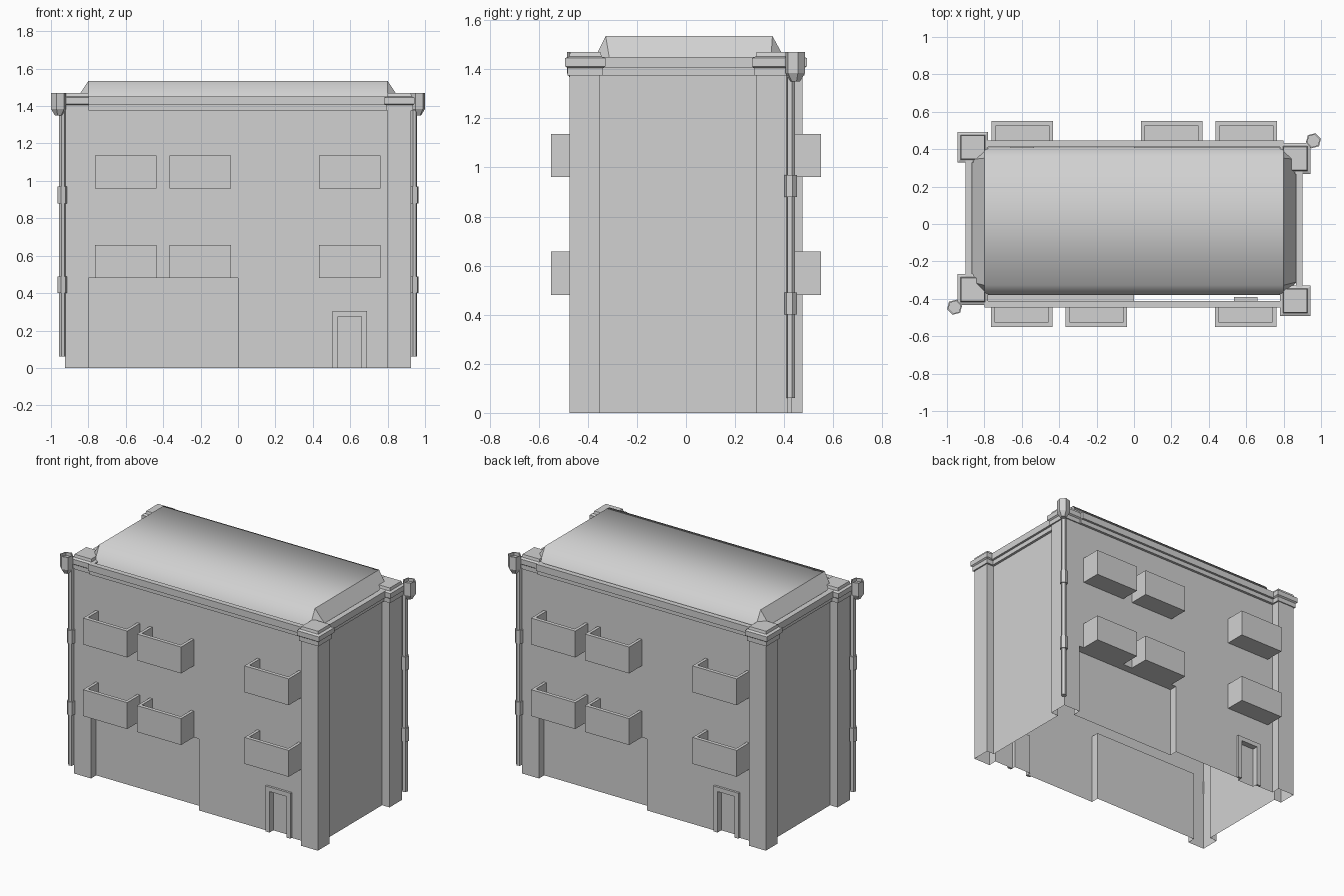
import bpy
import bmesh
from math import radians
from mathutils import Matrix, Vector

if "Cube" in bpy.data.objects:
    bpy.data.objects.remove(bpy.data.objects["Cube"])

stone = bpy.data.materials.new("plain_grey")
stone.use_nodes = True
GREY = (0.64, 0.64, 0.64, 1)
stone.diffuse_color = GREY
stone.node_tree.nodes["Principled BSDF"].inputs["Base Color"].default_value = GREY


def finish(name, bm):
    mesh = bpy.data.meshes.new(name)
    bm.to_mesh(mesh)
    bm.free()
    mesh.materials.append(stone)
    ob = bpy.data.objects.new(name, mesh)
    bpy.context.collection.objects.link(ob)
    return ob


def face(bm, pts):
    return bm.faces.new([bm.verts.new(p) for p in pts])


def box(bm, s, x0, x1, y0, y1, z0, z1):
    """Box between bounds; s = -1 turns it half a turn about z."""
    size = Vector((x1 - x0, y1 - y0, z1 - z0))
    mid = Vector((s * (x0 + x1) / 2, s * (y0 + y1) / 2, (z0 + z1) / 2))
    bmesh.ops.create_cube(bm, size=1, matrix=Matrix.Translation(mid) @ Matrix.Diagonal(size).to_4x4())


def loft(bm, x, y, rings, sides, turn, caps=True):
    """Stack of regular polygons given as (radius, z)."""
    loops = []
    for r, z in rings:
        loops.append([bm.verts.new(Matrix.Translation((x, y, z)) @ Matrix.Rotation(
            radians(turn + 360 * i / sides), 4, 'Z') @ Vector((r, 0, 0))) for i in range(sides)])
    for a, b in zip(loops, loops[1:]):
        for i in range(sides):
            j = (i + 1) % sides
            bm.faces.new((a[i], a[j], b[j], b[i]))
    if caps:
        bm.faces.new(loops[0][::-1])
        bm.faces.new(loops[-1])


WALL, SIDE, RECESS = 0.415, 0.87, -0.36
LEDGE, DOOR_TOP, WALL_TOP = 0.48, 0.275, 1.44
DOOR_L, DOOR_R, DOOR_BACK = 0.535, 0.66, -0.39


def half_outline(recess, door):
    """Right side pier, front face and left pier, as seen in plan."""
    pts = [(-SIDE, -0.285), (-0.925, -0.285), (-0.925, -WALL)]
    if recess:
        pts += [(-0.8, -WALL), (-0.8, RECESS), (0, RECESS), (0, -WALL)]
    if door:
        pts += [(DOOR_L, -WALL), (DOOR_L, DOOR_BACK), (DOOR_R, DOOR_BACK), (DOOR_R, -WALL)]
    return pts + [(0.8, -WALL), (0.8, -0.475), (0.925, -0.475), (0.925, -0.35), (SIDE, -0.35)]


# Walls with corner piers: three open tiers, then the recess and door soffits
bm = bmesh.new()
for recess, door, z0, z1 in ((True, True, 0, DOOR_TOP), (True, False, DOOR_TOP, LEDGE),
                             (False, False, LEDGE, WALL_TOP)):
    half = half_outline(recess, door)
    ring = half + [(-x, -y) for x, y in half]
    for (ax, ay), (bx, by) in zip(ring, ring[1:] + ring[:1]):
        face(bm, ((ax, ay, z0), (bx, by, z0), (bx, by, z1), (ax, ay, z1)))
for s in (1, -1):
    for x0, x1, y, z in ((-0.8, 0, RECESS, LEDGE), (DOOR_L, DOOR_R, DOOR_BACK, DOOR_TOP)):
        face(bm, [(s * px, s * py, z) for px, py in
                  ((x0, -WALL), (x0, y), (x1, y), (x1, -WALL))])
bmesh.ops.remove_doubles(bm, verts=bm.verts, dist=0.0001)
finish("walls", bm)

for s, tag in ((1, "front"), (-1, "back")):
    # Door surround
    bm = bmesh.new()
    box(bm, s, DOOR_L - 0.03, DOOR_L, -0.43, -WALL, 0, 0.305)
    box(bm, s, DOOR_R, DOOR_R + 0.03, -0.43, -WALL, 0, 0.305)
    box(bm, s, DOOR_L, DOOR_R, -0.43, -WALL, DOOR_TOP, 0.305)
    finish(tag + "_door_frame", bm)

    # Balconies with solid railings
    bm = bmesh.new()
    for z in (LEDGE, 0.96):
        top = z + 0.177
        for x in (-0.765, -0.365, 0.433):
            end = x + 0.328
            box(bm, s, x, end, -0.55, -WALL, z, z + 0.015)
            box(bm, s, x, end, -0.55, -0.525, z, top)
            box(bm, s, x, x + 0.02, -0.525, -WALL, z, top)
            box(bm, s, end - 0.02, end, -0.525, -WALL, z, top)
    finish(tag + "_balconies", bm)

    # Stepped cornices along the long and the short wall
    bm = bmesh.new()
    for out, z0, z1 in ((0.017, 1.375, 1.405), (0.032, 1.405, 1.45)):
        box(bm, s, -0.8, 0.81, -WALL - out, -0.411, z0, z1)
        box(bm, s, SIDE - 0.005, SIDE + out, -0.35, 0.29, z0, z1)
    finish(tag + "_cornice", bm)

    # Pier caps
    bm = bmesh.new()
    for x, y in ((0.8625, -0.41), (-0.8625, -0.35)):
        rings = ((0.0635, 1.375), (0.072, 1.375), (0.072, 1.405), (0.082, 1.412),
                 (0.082, 1.445), (0.066, 1.452), (0.062, 1.47))
        loft(bm, s * x, s * y, [(h * 2 ** 0.5, z) for h, z in rings], 4, 45)
    finish(tag + "_pier_caps", bm)

    # Drainpipe with brackets and a hopper head
    bm = bmesh.new()
    x, y, turn = -0.94, -0.427, 15 + 90 * (1 - s)
    loft(bm, s * x, s * y, ((0.018, 0.06), (0.018, 1.38)), 6, turn)
    for z in (0.4, 0.88):
        loft(bm, s * x, s * y, ((0.026, z), (0.026, z + 0.09)), 6, turn)
    loft(bm, s * -0.9593, s * -0.445, ((0.02, 1.35), (0.042, 1.385), (0.042, 1.47),
                                       (0.034, 1.47), (0.034, 1.45)), 6, turn)
    finish(tag + "_drainpipe", bm)

# Roof: soft-shaded top and long slopes, flat hipped ends with cut corners
bm = bmesh.new()
Z0, Z1 = 1.43, 1.535
spine = [(-0.38, Z0), (-0.327, Z1), (0.352, Z1), (0.41, Z0)]
rows = [[bm.verts.new((x, y, z)) for x in (-0.8, 0.8)] for y, z in spine]
for a, b in zip(rows, rows[1:]):
    bm.faces.new((a[0], a[1], b[1], b[0])).smooth = True
for i, x in ((0, -SIDE), (1, SIDE)):
    low = [bm.verts.new((x, y, Z0)) for y in (-0.31, 0.345)]
    for ring in ((rows[1][i], low[0], low[1], rows[2][i]),
                 (rows[0][i], low[0], rows[1][i]),
                 (rows[2][i], low[1], rows[3][i])):
        bm.faces.new(ring if i else ring[::-1])
finish("roof", bm)
